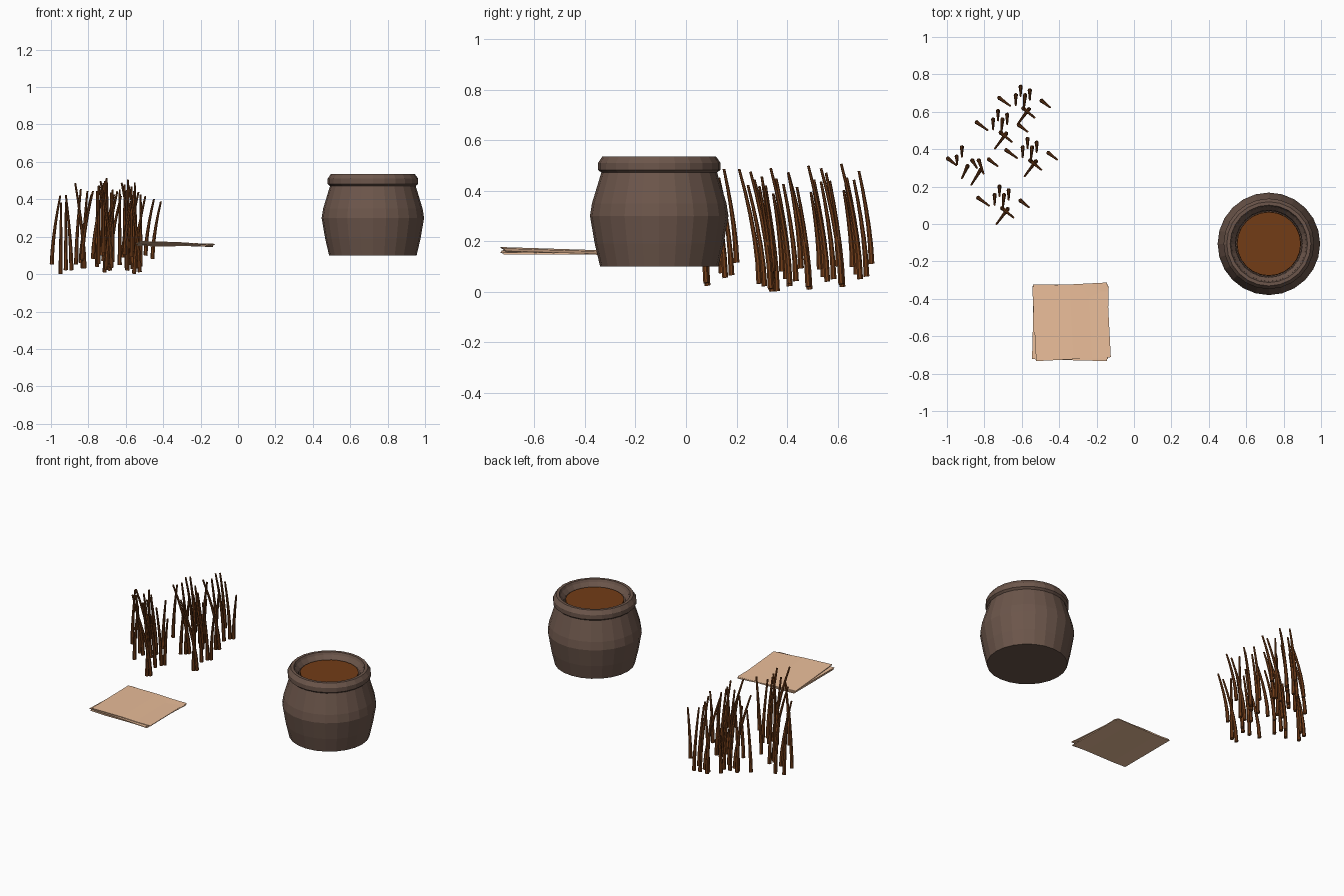
import bpy, bmesh, math, random
from mathutils import Vector, Matrix

if "Cube" in bpy.data.objects:
    bpy.data.objects.remove(bpy.data.objects["Cube"])
random.seed(4)


def material(name, rgb):
    m = bpy.data.materials.new(name)
    m.diffuse_color = (*rgb, 1)
    m.use_nodes = True
    m.node_tree.nodes["Principled BSDF"].inputs["Base Color"].default_value = m.diffuse_color
    return m


CLAY = material("dark_clay", (0.15, 0.093, 0.07))
BROWN = material("brown_liquid", (0.17, 0.045, 0.008))
STALK = material("stalk_brown", (0.17, 0.048, 0.01))
PAPER = material("tan_sheet", (0.82, 0.51, 0.32))


def finish(name, bm, mat):
    bmesh.ops.recalc_face_normals(bm, faces=bm.faces)
    me = bpy.data.meshes.new(name)
    bm.to_mesh(me)
    bm.free()
    me.materials.append(mat)
    ob = bpy.data.objects.new(name, me)
    bpy.context.collection.objects.link(ob)
    return ob


def loft(bm, rings):
    """Skin a list of point rings and cap both ends."""
    vs = [[bm.verts.new(p) for p in r] for r in rings]
    n = len(vs[0])
    for a, b in zip(vs, vs[1:]):
        for i in range(n):
            j = (i + 1) % n
            bm.faces.new((a[i], a[j], b[j], b[i]))
    bm.faces.new(vs[0][::-1])
    bm.faces.new(vs[-1])


def circle(c, r, n, ax=Vector((1, 0, 0)), ay=Vector((0, 1, 0))):
    c = Vector(c)
    return [c + r * (math.cos(2 * math.pi * i / n) * ax + math.sin(2 * math.pi * i / n) * ay)
            for i in range(n)]


def lathe(name, profile, mat, n=24):
    bm = bmesh.new()
    loft(bm, [circle((0.721, -0.106, z), r, n) for r, z in profile])
    return finish(name, bm, mat)


# pot: hollow body, rolled rim, liquid surface
lathe("pot_body", [(0.234, 0.10), (0.255, 0.19), (0.274, 0.30), (0.266, 0.35), (0.228, 0.475),
                   (0.20, 0.52), (0.18, 0.495), (0.176, 0.45)], CLAY)
bm = bmesh.new()
rim = [(0.225, 0.468), (0.242, 0.482), (0.242, 0.51), (0.225, 0.535), (0.207, 0.535), (0.192, 0.50)]
rows = [[bm.verts.new(p) for p in circle((0.721, -0.106, z), r, 24)] for r, z in rim]
for a, b in zip(rows, rows[1:] + rows[:1]):
    for i in range(24):
        j = (i + 1) % 24
        bm.faces.new((a[i], a[j], b[j], b[i]))
finish("pot_rim", bm, CLAY)
lathe("pot_liquid", [(0.172, 0.47), (0.17, 0.501)], BROWN)

# stack of loose sheets, each turned and gently warped
for k, (turn, dx, dy, lift) in enumerate([(0.0, 0.0, 0.0, 0.0), (-1.5, 0.0, -0.005, 0.006),
                                          (3.0, 0.006, 0.0, 0.011)]):
    bm = bmesh.new()
    bmesh.ops.create_grid(bm, x_segments=4, y_segments=4, size=0.2)
    for v in bm.verts:
        v.co.z = -0.022 * v.co.x * (k + 0.3) / 1.3 - 0.016 * v.co.y * k + 0.0015 * math.sin(20 * v.co.x + k)
    top = bmesh.ops.extrude_face_region(bm, geom=bm.faces[:])["geom"]
    bmesh.ops.translate(bm, vec=(0, 0, 0.004), verts=[g for g in top if isinstance(g, bmesh.types.BMVert)])
    bmesh.ops.transform(bm, verts=bm.verts, matrix=Matrix.Translation((-0.34 + dx, -0.523 + dy, 0.149 + lift))
                        @ Matrix.Rotation(math.radians(turn), 4, "Z"))
    finish(f"sheet_{k + 1}", bm, PAPER)

# stalk tufts: base xy, tip xy (from tuft centre), base z, tip z
STALKS = [(-0.128, 0.07, -0.07, 0.028, 0.05, 0.41), (-0.04, 0.085, -0.04, 0.032, 0.03, 0.44),
          (-0.014, 0.13, -0.014, 0.08, 0.09, 0.46), (0.035, 0.11, 0.035, 0.06, 0.04, 0.43),
          (0.098, 0.055, 0.143, 0.02, 0.08, 0.39), (0.03, 0.01, -0.03, -0.07, 0.01, 0.47),
          (0.00, 0.015, 0.06, -0.035, 0.0, 0.41), (0.01, 0.085, 0.003, 0.01, 0.03, 0.48)]
# the leftmost tuft is spread a little wider
WIDE = [(-0.135, 0.07, -0.09, 0.035, 0.05, 0.41), (-0.088, 0.08, -0.085, 0.04, 0.0, 0.39),
        (-0.06, 0.13, -0.06, 0.08, 0.02, 0.38), (-0.005, 0.06, 0.02, 0.02, 0.05, 0.45),
        (0.085, 0.065, 0.13, 0.03, 0.08, 0.41), (0.04, 0.01, -0.01, -0.07, 0.03, 0.49),
        (-0.03, 0.03, -0.06, -0.035, 0.02, 0.42), (0.03, 0.06, 0.055, -0.01, 0.03, 0.45)]


def stalk(bm, a, b):
    ax, rings = (b - a).normalized(), []
    side = ax.cross(Vector((0, 1, 0))).normalized()
    up = side.cross(ax)
    for i in range(6):
        t = i / 5
        p = Vector((a.x + (b.x - a.x) * t ** 1.6, a.y + (b.y - a.y) * t ** 1.6, a.z + (b.z - a.z) * t))
        rings.append(circle(p, 0.0118 * (1 - 0.55 * t), 7, side, up))
    loft(bm, rings)


TUFTS = [(-0.592, 0.604, 0.02, STALKS), (-0.713, 0.474, 0.01, STALKS), (-0.555, 0.325, 0.002, STALKS),
         (-0.86, 0.28, 0.002, WIDE), (-0.705, 0.07, 0.025, STALKS)]
for k, (cx, cy, lift, stalks) in enumerate(TUFTS):
    bm = bmesh.new()
    for x0, y0, x1, y1, z0, z1 in stalks:
        j = random.uniform(-0.01, 0.01)
        stalk(bm, Vector((cx + x0, cy + y0, z0 + lift)), Vector((cx + x1, cy + y1, z1 + lift + j)))
    finish(f"stalk_tuft_{k + 1}", bm, STALK)
